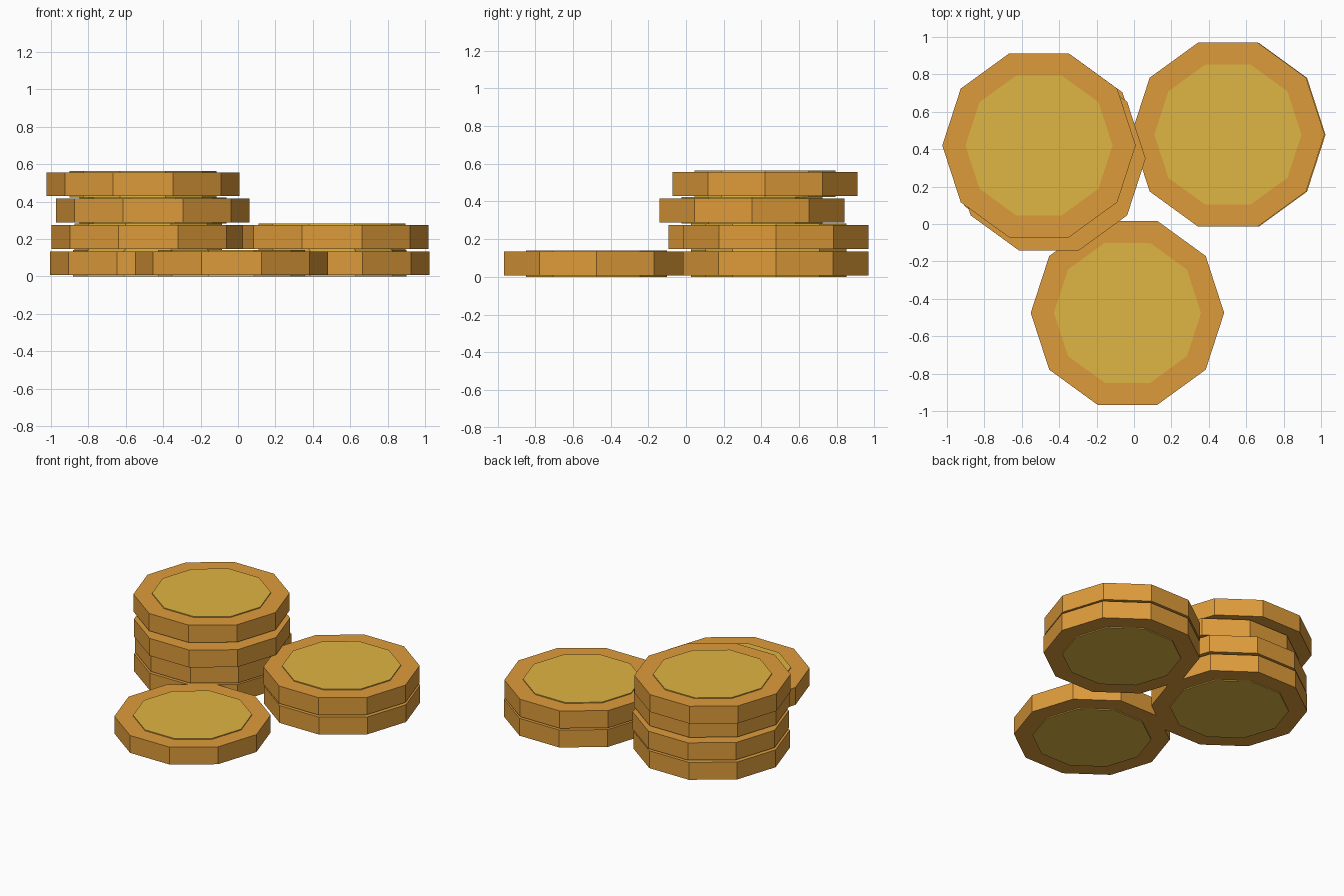
import bpy
import bmesh
from math import cos, pi, radians
from mathutils import Matrix

cube = bpy.data.objects.get("Cube")
if cube:
    bpy.data.objects.remove(cube, do_unlink=True)

SIDES = 10
RADIUS = 0.517
FACE_RADIUS = 0.387
RIM_HEIGHT = 0.127
EMBOSS = 0.007
PITCH = RIM_HEIGHT + 2 * EMBOSS


def make_material(name, rgb):
    mat = bpy.data.materials.new(name)
    mat.use_nodes = True
    color = (*rgb, 1.0)
    mat.diffuse_color = color
    mat.node_tree.nodes["Principled BSDF"].inputs["Base Color"].default_value = color
    return mat


rim_gold = make_material("rim_gold", (0.73, 0.33, 0.043))
face_gold = make_material("face_gold", (0.74, 0.46, 0.056))


def make_coin_mesh():
    """Ten-sided disc with a raised centre on both flat sides."""
    bm = bmesh.new()
    bmesh.ops.create_cone(bm, cap_ends=True, segments=SIDES, radius1=RADIUS,
                          radius2=RADIUS, depth=RIM_HEIGHT,
                          matrix=Matrix.Rotation(radians(18), 4, "Z"))
    bm.normal_update()
    caps = [f for f in bm.faces if abs(f.normal.z) > 0.9]
    border = (RADIUS - FACE_RADIUS) * cos(pi / SIDES)
    bmesh.ops.inset_individual(bm, faces=caps, thickness=border)
    raised = bmesh.ops.extrude_discrete_faces(bm, faces=caps)["faces"]
    for face in raised:
        side = 1 if face.calc_center_median().z > 0 else -1
        bmesh.ops.translate(bm, verts=face.verts, vec=(0, 0, side * EMBOSS))
    # Raised centres and their thin walls take the paler gold
    for face in bm.faces:
        if all(v.co.xy.length < (RADIUS + FACE_RADIUS) / 2 for v in face.verts):
            face.material_index = 1
    bmesh.ops.recalc_face_normals(bm, faces=bm.faces)
    mesh = bpy.data.meshes.new("coin")
    bm.to_mesh(mesh)
    bm.free()
    mesh.materials.append(rim_gold)
    mesh.materials.append(face_gold)
    return mesh


# Coin centres of each stack, from the ground up
stacks = {
    "tall_stack": [(-0.488, 0.40), (-0.48, 0.40), (-0.455, 0.35), (-0.508, 0.42)],
    "short_stack": [(0.507, 0.477), (0.502, 0.478)],
    "single": [(-0.035, -0.475)],
}

coin_mesh = make_coin_mesh()
for stack, centres in stacks.items():
    for level, (x, y) in enumerate(centres):
        coin = bpy.data.objects.new(f"{stack}_coin_{level + 1}", coin_mesh)
        coin.location = (x, y, (level + 0.5) * PITCH)
        bpy.context.collection.objects.link(coin)
